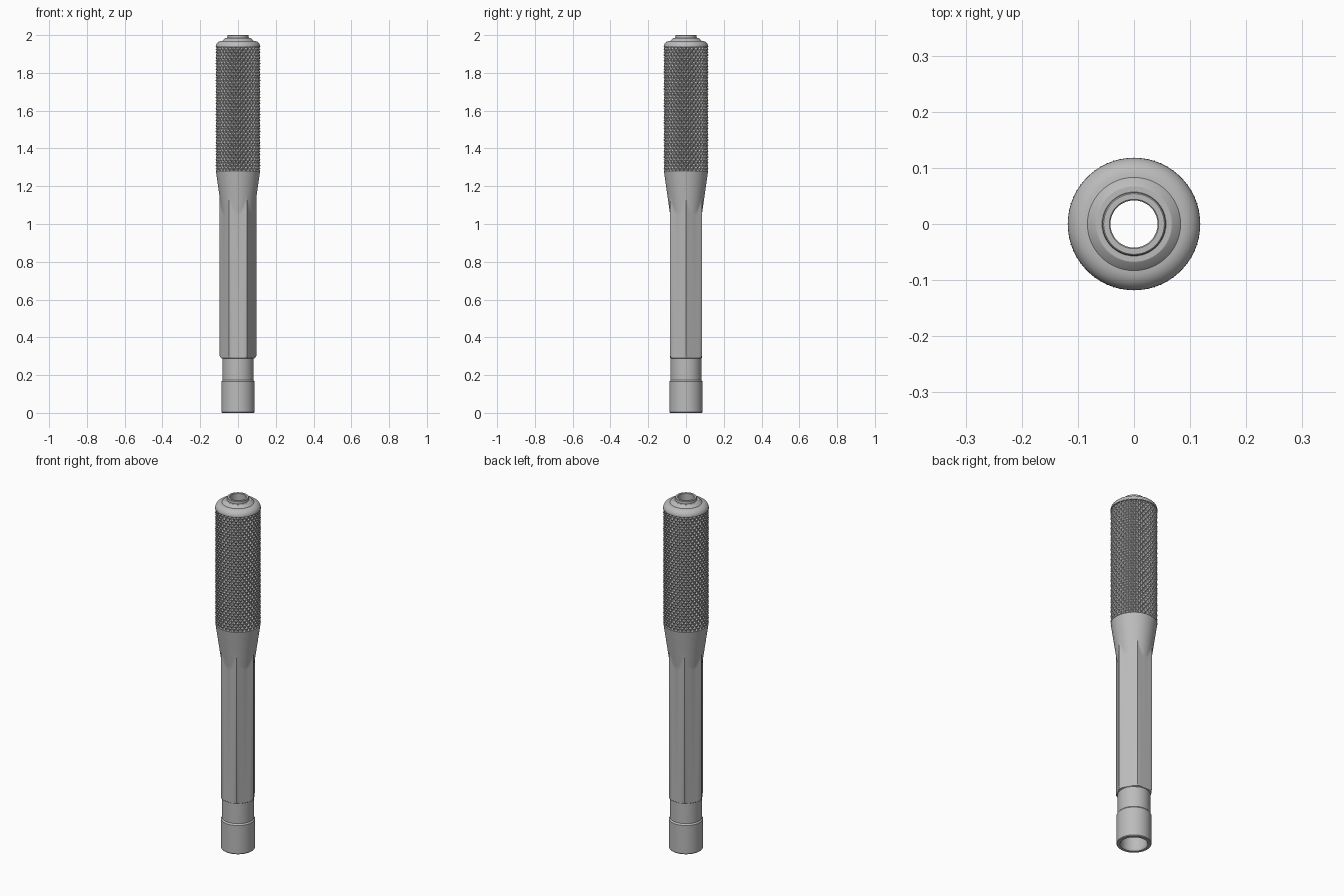
import bpy
import bmesh
import math

if "Cube" in bpy.data.objects:
    bpy.data.objects.remove(bpy.data.objects["Cube"], do_unlink=True)

SEGMENTS = 96
HEX_FLAT = 0.084      # centre to flat of the hexagonal grip


def make_material(name, colour):
    mat = bpy.data.materials.new(name)
    mat.use_nodes = True
    mat.diffuse_color = colour
    mat.node_tree.nodes["Principled BSDF"].inputs["Base Color"].default_value = colour
    return mat


steel = make_material("grey steel", (0.5, 0.5, 0.5, 1))


def finish(bm, name, smooth):
    bmesh.ops.recalc_face_normals(bm, faces=bm.faces)
    mesh = bpy.data.meshes.new(name)
    bm.to_mesh(mesh)
    bm.free()
    mesh.materials.append(steel)
    obj = bpy.data.objects.new(name, mesh)
    bpy.context.collection.objects.link(obj)
    if smooth:
        bpy.ops.object.select_all(action='DESELECT')
        obj.select_set(True)
        bpy.context.view_layer.objects.active = obj
        bpy.ops.object.shade_smooth_by_angle(angle=math.radians(25))
    return obj


def add_ring(bm, z, radius_at, count=SEGMENTS):
    ring = []
    for i in range(count):
        a = math.tau * i / count
        r = radius_at(a)
        ring.append(bm.verts.new((r * math.cos(a), r * math.sin(a), z)))
    return ring


def bridge(bm, low, high):
    n = len(low)
    for i in range(n):
        k = (i + 1) % n
        bm.faces.new((low[i], low[k], high[k], high[i]))


def lathe(name, profile):
    bm = bmesh.new()
    rings = [add_ring(bm, z, lambda a, r=r: r) for r, z in profile]
    for low, high in zip(rings, rings[1:]):
        bridge(bm, low, high)
    return finish(bm, name, True)


def hex_radius(angle):
    # corners point along x, flats face front and back
    return HEX_FLAT / math.cos(angle % (math.pi / 3) - math.pi / 6)


# Socket end: open collar, neck and stepped bore
lathe("socket_collar", [
    (0.042, 0.30), (0.066, 0.29), (0.066, 0.008), (0.07, 0.0), (0.085, 0.0),
    (0.088, 0.004), (0.088, 0.165), (0.082, 0.173), (0.082, 0.295)])

# Hexagonal grip: chamfered at the bottom, flaring into a round cone on top
bm = bmesh.new()
rings = []
for z, limit in ((0.286, 0.08), (0.29, 0.09), (0.302, 0.1)):
    rings.append(add_ring(bm, z, lambda a: min(hex_radius(a), limit)))
STEPS = 24
for s in range(STEPS + 1):
    t = s / STEPS
    cone = HEX_FLAT + t * (0.117 - HEX_FLAT)
    rings.append(add_ring(bm, 1.05 + 0.23 * t, lambda a: max(hex_radius(a), cone)))
rings.append(add_ring(bm, 1.28, lambda a: 0.1))
for low, high in zip(rings, rings[1:]):
    bridge(bm, low, high)
finish(bm, "hexagonal_grip", True)

# Knurled sleeve: lattice of small pyramids with diagonal grooves
COLUMNS, ROWS = 60, 44
bm = bmesh.new()
rows = []
for j in range(ROWS + 1):
    z = 1.28 + 0.66 * j / ROWS
    ring = []
    for i in range(COLUMNS):
        a = math.tau * i / COLUMNS
        r = 0.119 if (i + j) % 2 == 0 else 0.109
        ring.append(bm.verts.new((r * math.cos(a), r * math.sin(a), z)))
    rows.append(ring)
for j in range(ROWS):
    for i in range(COLUMNS):
        k = (i + 1) % COLUMNS
        a, b, c, d = rows[j][i], rows[j][k], rows[j + 1][k], rows[j + 1][i]
        if (i + j) % 2 == 0:
            bm.faces.new((a, b, d))
            bm.faces.new((b, c, d))
        else:
            bm.faces.new((a, b, c))
            bm.faces.new((a, c, d))
finish(bm, "knurled_sleeve", False)

# Rounded end cap with a stepped tip and the through bore
dome = [(0.083 + 0.035 * math.cos(t * math.pi / 16),
         1.938 + 0.032 * math.sin(t * math.pi / 16)) for t in range(9)]
lathe("end_cap", [(0.1, 1.936), (0.118, 1.936)] + dome + [
    (0.069, 1.984), (0.067, 1.985), (0.057, 1.985), (0.056, 1.998),
    (0.054, 2.0), (0.044, 2.0), (0.042, 1.998), (0.042, 0.30)])
